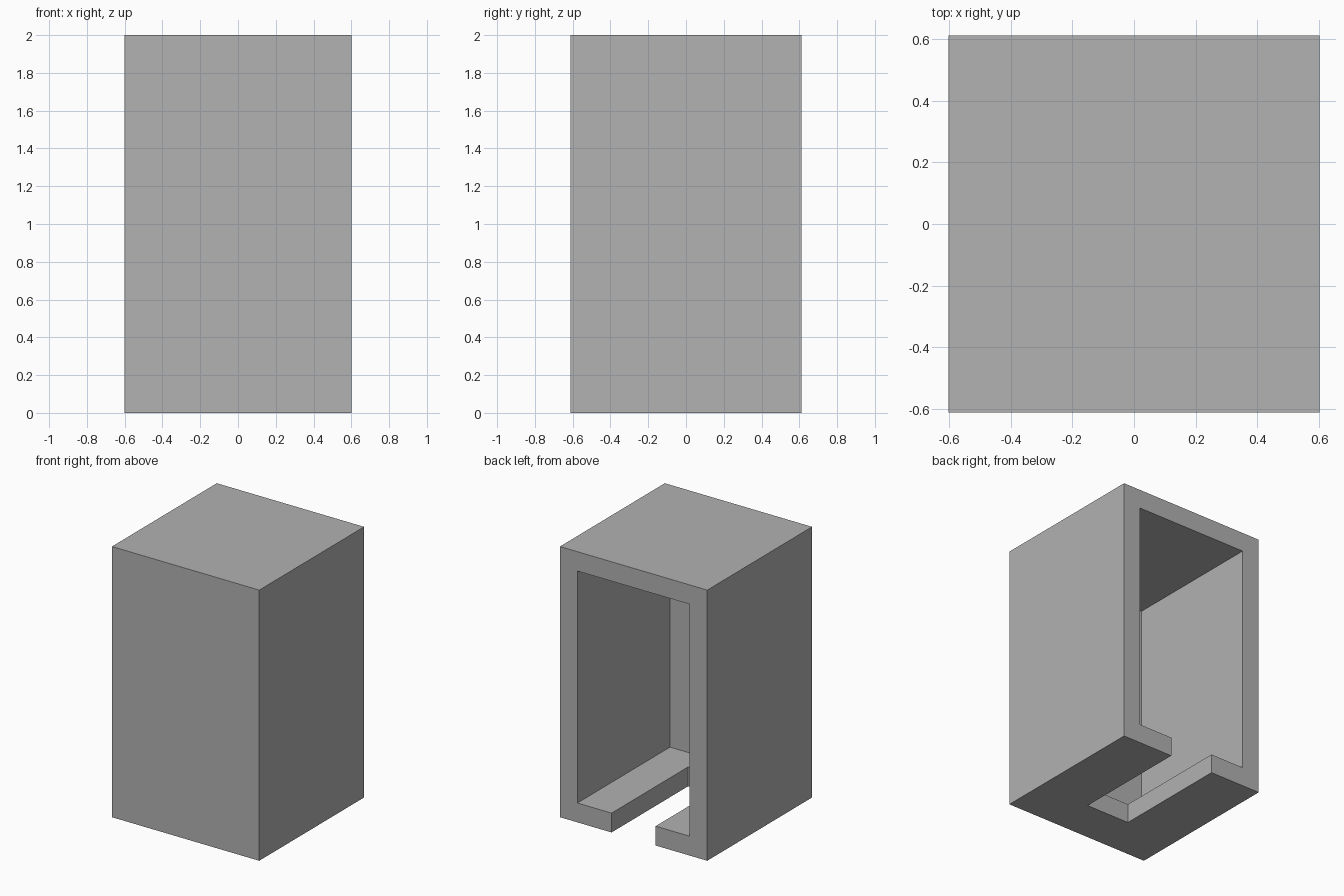
import bpy
import bmesh
from mathutils import Vector

default = bpy.data.objects.get("Cube")
if default:
    bpy.data.objects.remove(default, do_unlink=True)

HALF_X, HALF_Y, HEIGHT = 0.602, 0.612, 2.0
WALL = 0.143
SLOT_HALF, SLOT_END = 0.18, -0.28
OVERSHOOT = 0.1


def make_material(name, rgb):
    mat = bpy.data.materials.new(name)
    mat.use_nodes = True
    mat.diffuse_color = (*rgb, 1)
    node = next(n for n in mat.node_tree.nodes if n.type == "BSDF_PRINCIPLED")
    node.inputs["Base Color"].default_value = (*rgb, 1)
    return mat


def make_box(name, low, high, mat):
    """Axis-aligned box between two corners."""
    low, high = Vector(low), Vector(high)
    bm = bmesh.new()
    bmesh.ops.create_cube(bm, size=1)
    bmesh.ops.scale(bm, vec=high - low, verts=bm.verts)
    bmesh.ops.translate(bm, vec=(low + high) / 2, verts=bm.verts)
    mesh = bpy.data.meshes.new(name)
    bm.to_mesh(mesh)
    bm.free()
    mesh.materials.append(mat)
    obj = bpy.data.objects.new(name, mesh)
    bpy.context.collection.objects.link(obj)
    return obj


def cut(target, cutter):
    """Subtract the cutter, apply the result and discard the cutter."""
    cutter.hide_render = True
    mod = target.modifiers.new("cut", "BOOLEAN")
    mod.operation = "DIFFERENCE"
    mod.solver = "EXACT"
    mod.object = cutter
    bpy.context.view_layer.objects.active = target
    bpy.ops.object.modifier_apply(modifier=mod.name)
    bpy.data.objects.remove(cutter, do_unlink=True)


grey = make_material("plain grey", (0.445, 0.445, 0.445))

# Outer block
housing = make_box("housing", (-HALF_X, -HALF_Y, 0), (HALF_X, HALF_Y, HEIGHT), grey)

# Cavity open at the back
cut(housing, make_box("cavity_cutter",
                      (-HALF_X + WALL, -HALF_Y + WALL, WALL),
                      (HALF_X - WALL, HALF_Y + OVERSHOOT, HEIGHT - WALL), grey))

# Slot through the floor, running in from the back
cut(housing, make_box("slot_cutter",
                      (-SLOT_HALF, SLOT_END, -OVERSHOOT),
                      (SLOT_HALF, HALF_Y + OVERSHOOT, WALL + OVERSHOOT), grey))
